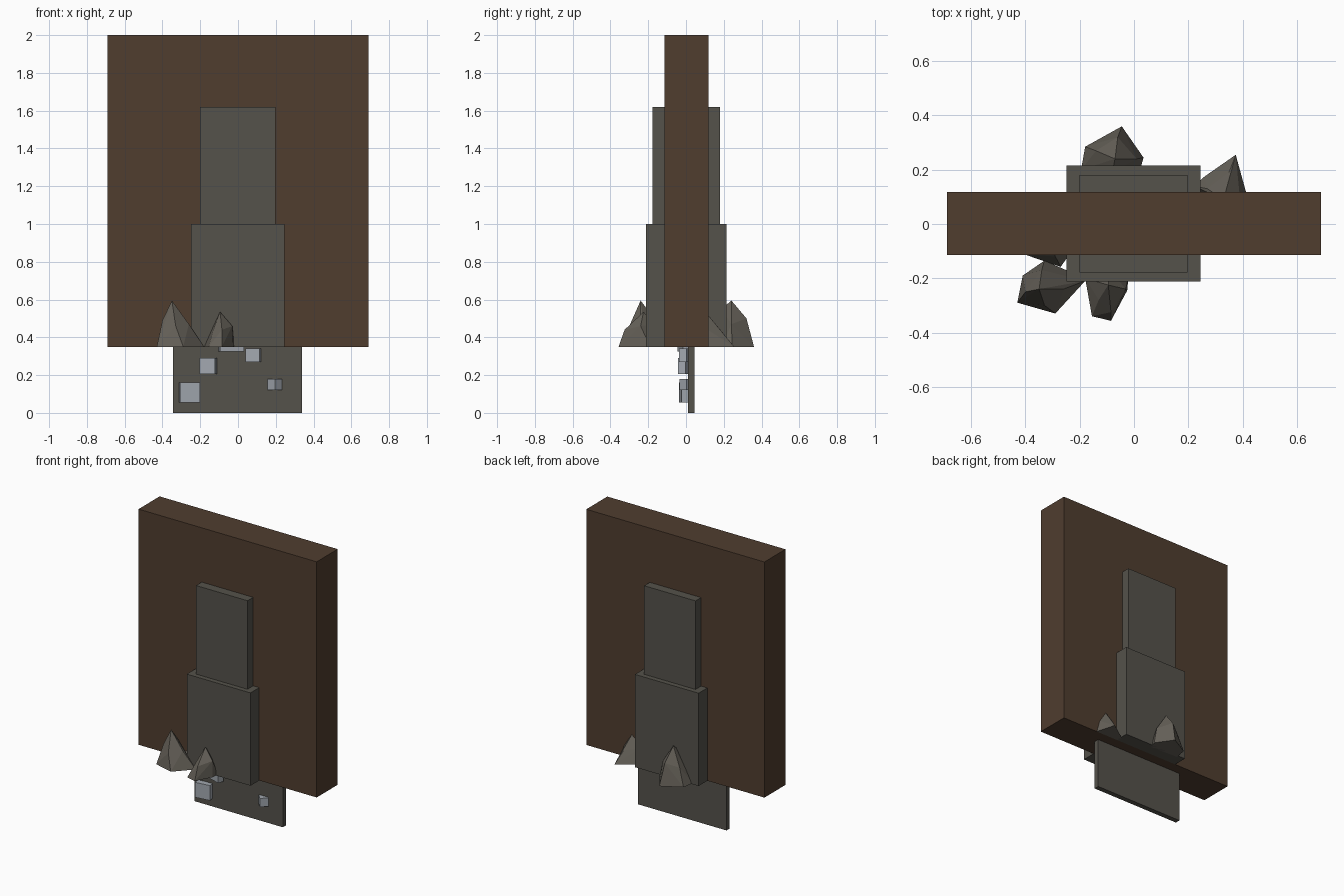
import bpy, bmesh
from math import radians


def material(name, rgb):
    m = bpy.data.materials.new(name)
    m.diffuse_color = (*rgb, 1)
    return m


WOOD = material("dark_wood", (0.08, 0.047, 0.028))
STONE = material("stone", (0.09, 0.084, 0.07))
ROCK = material("rock", (0.13, 0.118, 0.098))
PALE = material("pale_stone", (0.36, 0.39, 0.43))


def finish(bm, name, mat):
    bmesh.ops.recalc_face_normals(bm, faces=bm.faces)
    me = bpy.data.meshes.new(name)
    bm.to_mesh(me)
    bm.free()
    ob = bpy.data.objects.new(name, me)
    me.materials.append(mat)
    bpy.context.collection.objects.link(ob)
    return ob


def box(name, xr, yr, zr, mat, turn=0):
    bm = bmesh.new()
    bmesh.ops.create_cube(bm, size=1)
    bmesh.ops.scale(bm, vec=[r[1] - r[0] for r in (xr, yr, zr)], verts=bm.verts)
    ob = finish(bm, name, mat)
    ob.location = [(r[0] + r[1]) / 2 for r in (xr, yr, zr)]
    ob.rotation_euler.z = radians(turn)
    return ob


def rock(name, foot, shoulder, apex):
    """Faceted crag: hull of a foot outline, a shoulder ring and a peak."""
    bm = bmesh.new()
    for x, y in foot:
        bm.verts.new((x, y, 0.35))
    for p in shoulder + [apex]:
        bm.verts.new(p)
    res = bmesh.ops.convex_hull(bm, input=bm.verts)
    loose = [v for v in bm.verts if not v.link_faces]
    bmesh.ops.delete(bm, geom=loose, context='VERTS')
    return finish(bm, name, ROCK)


# Main slab and the two stepped panels running through it
box("slab", (-0.69, 0.69), (-0.115, 0.118), (0.35, 2.0), WOOD)
box("lower_panel", (-0.248, 0.245), (-0.212, 0.215), (0.35, 1.0), STONE)
box("upper_panel", (-0.20, 0.198), (-0.178, 0.18), (0.9, 1.62), STONE)

# Thin plate underneath
box("base_plate", (-0.345, 0.34), (0.01, 0.045), (0.0, 0.352), STONE)

# Small pale blocks stuck on the plate: x centre, width, z range, turn
for i, (x, w, z0, z1, turn) in enumerate([
        (-0.257, 0.107, 0.055, 0.16, 8), (-0.157, 0.085, 0.205, 0.29, -18),
        (0.082, 0.075, 0.27, 0.34, -12), (0.195, 0.054, 0.12, 0.18, 45),
        (-0.035, 0.13, 0.325, 0.40, 12)]):
    d = 0.042 if turn != 45 else 0.054
    yc = -0.01 if turn != 45 else 0.003
    box(f"pale_block_{i + 1}", (x - w / 2, x + w / 2),
        (yc - d / 2, yc + d / 2), (z0, z1), PALE, turn)

# Rocks around the foot
rock("front_left_rock",
     [(-0.41, -0.19), (-0.33, -0.135), (-0.25, -0.17), (-0.18, -0.21), (-0.29, -0.33), (-0.43, -0.29)],
     [(-0.40, -0.25, 0.49), (-0.33, -0.30, 0.46), (-0.26, -0.24, 0.47), (-0.34, -0.17, 0.5)],
     (-0.35, -0.24, 0.595))
rock("front_middle_rock",
     [(-0.18, -0.20), (-0.155, -0.34), (-0.085, -0.357), (-0.025, -0.245), (-0.02, -0.19)],
     [(-0.13, -0.28, 0.44), (-0.085, -0.325, 0.44), (-0.03, -0.24, 0.46), (-0.09, -0.17, 0.47)],
     (-0.095, -0.225, 0.535))
rock("back_middle_rock",
     [(-0.195, 0.20), (-0.18, 0.285), (-0.045, 0.36), (0.035, 0.245), (0.02, 0.19)],
     [(-0.14, 0.27, 0.47), (-0.06, 0.32, 0.50), (0.01, 0.24, 0.47), (-0.08, 0.19, 0.55)],
     (-0.07, 0.24, 0.595))
rock("back_right_rock",
     [(0.22, 0.14), (0.26, 0.175), (0.375, 0.255), (0.415, 0.11), (0.32, 0.02)],
     [(0.35, 0.19, 0.43), (0.39, 0.10, 0.45), (0.27, 0.13, 0.44)],
     (0.33, 0.09, 0.55))
rock("hidden_left_rock",
     [(-0.41, -0.11), (-0.27, -0.158), (-0.23, -0.10), (-0.32, 0.0)],
     [(-0.29, -0.12, 0.42), (-0.33, -0.07, 0.44)],
     (-0.31, -0.06, 0.5))
